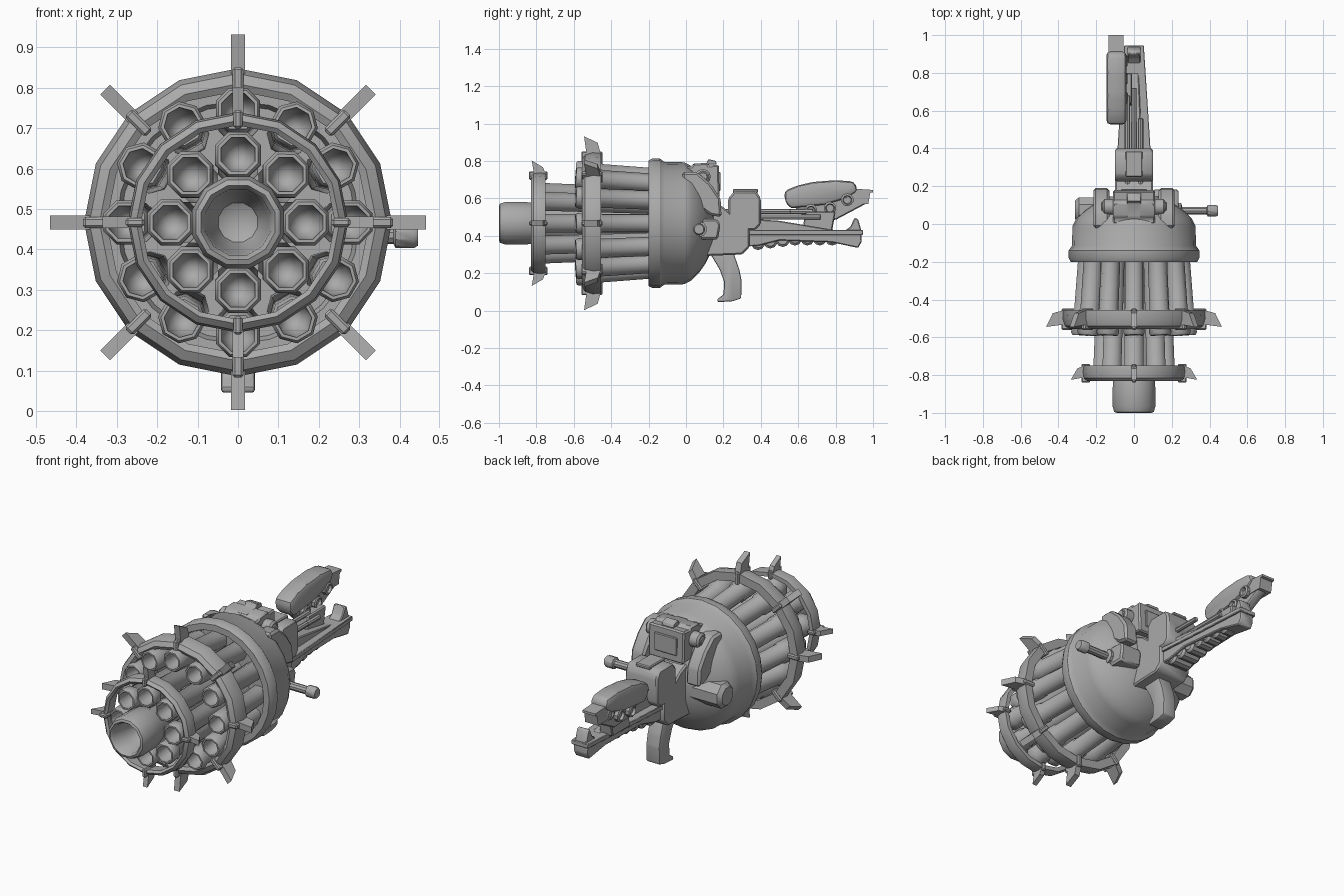
import bpy, bmesh, math
from mathutils import Matrix, Vector

cube = bpy.data.objects.get("Cube")
if cube:
    bpy.data.objects.remove(cube)

AXIS = 0.467  # height of the barrel axis

metal = bpy.data.materials.new("grey_metal")
metal.use_nodes = True
metal.diffuse_color = (0.4, 0.4, 0.4, 1)
metal.node_tree.nodes["Principled BSDF"].inputs["Base Color"].default_value = (0.4, 0.4, 0.4, 1)


def finish(bm, name, angle=35):
    bmesh.ops.remove_doubles(bm, verts=bm.verts, dist=1e-5)
    bmesh.ops.recalc_face_normals(bm, faces=bm.faces)
    mesh = bpy.data.meshes.new(name)
    bm.to_mesh(mesh)
    bm.free()
    mesh.materials.append(metal)
    ob = bpy.data.objects.new(name, mesh)
    bpy.context.collection.objects.link(ob)
    bpy.ops.object.select_all(action="DESELECT")
    ob.select_set(True)
    bpy.context.view_layer.objects.active = ob
    bpy.ops.object.shade_smooth_by_angle(angle=math.radians(angle))
    return ob


def lathe(bm, profile, sides, matrix, closed=False, phase=0.0):
    """Revolve (radius, along) points around the local y axis."""
    rings = []
    for r, d in profile:
        ring = []
        for i in range(sides):
            a = math.tau * (i + phase) / sides
            ring.append(bm.verts.new(matrix @ Vector((r * math.sin(a), d, r * math.cos(a)))))
        rings.append(ring)
    pairs = list(zip(rings, rings[1:]))
    if closed:
        pairs.append((rings[-1], rings[0]))
    for a, b in pairs:
        for i in range(sides):
            j = (i + 1) % sides
            bm.faces.new((a[i], a[j], b[j], b[i]))


def slab(bm, outline, x0, x1, matrix=Matrix(), bevel=0.0, segments=1):
    """Extrude a (y, z) outline from x0 to x1."""
    part = bmesh.new()
    face = part.faces.new([part.verts.new((x0, y, z)) for y, z in outline])
    out = bmesh.ops.extrude_face_region(part, geom=[face])
    moved = [v for v in out["geom"] if isinstance(v, bmesh.types.BMVert)]
    bmesh.ops.translate(part, verts=moved, vec=(x1 - x0, 0, 0))
    if bevel:
        bmesh.ops.bevel(part, geom=part.edges[:], offset=bevel, segments=segments,
                        affect="EDGES", profile=0.5, clamp_overlap=True)
    part.transform(matrix)
    temp = bpy.data.meshes.new("temp")
    part.to_mesh(temp)
    part.free()
    bm.from_mesh(temp)
    bpy.data.meshes.remove(temp)


def make_slab(name, outline, x0, x1, bevel=0.0, segments=1):
    bm = bmesh.new()
    slab(bm, outline, x0, x1, bevel=bevel, segments=segments)
    return finish(bm, name)


def box(y0, y1, z0, z1):
    return [(y0, z0), (y1, z0), (y1, z1), (y0, z1)]


def make_round(name, profile, sides, matrix, closed=False, phase=0.0):
    bm = bmesh.new()
    lathe(bm, profile, sides, matrix, closed, phase)
    return finish(bm, name)


def solid(r, d0, d1, chamfer=0.01):
    return [(0, d0), (r - chamfer, d0), (r, d0 + chamfer), (r, d1 - chamfer), (r - chamfer, d1), (0, d1)]


centre = Matrix.Translation((0, 0, AXIS))


def sideways(y, z):
    # local y axis becomes world x
    return Matrix.Translation((0, y, z)) @ Matrix.Rotation(-math.pi / 2, 4, "Z")


# Main housing and central barrel
make_round("housing", [(0, -.17), (.29, -.17), (.30, -.2), (.335, -.2), (.346, -.18), (.346, -.14),
                       (.328, -.115), (.326, -.01), (.305, .03), (.265, .07), (.215, .105),
                       (.13, .145), (0, .155)], 24, centre)
make_round("central_barrel", [(.10, -.17), (.105, -.8), (.116, -.83), (.118, -.965), (.108, -.995),
                              (.095, -1), (.084, -.985), (.078, -.9), (.05, -.82), (0, -.79)],
           12, centre, phase=.5)


# Barrel clusters, splayed slightly towards the front
def barrel_cluster(name, count, r_front, r_back, y_front, width, collar):
    bm = bmesh.new()
    for i in range(count):
        turn = centre @ Matrix.Rotation(math.tau * i / count, 4, "Y")
        front = Vector((0, y_front, r_front))
        run = Vector((0, -.15, r_back)) - front
        tilt = Matrix.Rotation(math.atan2(run.z, run.y), 4, "X")
        m = turn @ Matrix.Translation(front) @ tilt
        bore = width * .84
        lathe(bm, [(width, run.length), (width, collar), (width * 1.14, collar - .01), (width * 1.14, .012),
                   (width, 0), (bore, 0), (bore * .9, .09), (0, .14)], 8, m, phase=.5)
    return finish(bm, name, 50)


barrel_cluster("inner_barrels", 8, .168, .14, -.825, .054, .07)
barrel_cluster("outer_barrels", 12, .279, .245, -.59, .052, .14)

# Clamping rings
make_round("front_ring", [(.240, -.82), (.252, -.83), (.268, -.815), (.273, -.78), (.268, -.75),
                          (.245, -.75)], 16, centre, closed=True)
make_round("rear_ring", [(.325, -.545), (.343, -.555), (.368, -.54), (.381, -.5), (.378, -.455),
                         (.33, -.455)], 16, centre, closed=True)


# Swept spikes with the clamp foot hooked around each ring
def spikes(name, count, tip, outer, inner, y0, y1, half):
    bm = bmesh.new()
    for i in range(count):
        m = centre @ Matrix.Rotation(math.tau * i / count, 4, "Y")
        slab(bm, [(y0 + .025, outer - .02), (y1, outer - .02), (y1 - .02, tip - .035),
                  (y0 + .01, tip)], -half, half, m)
        slab(bm, box(y0 - .005, y1 + .005, inner, outer + .008), -half * .8, half * .8, m, .006)
    return finish(bm, name)


spikes("front_spikes", 4, .335, .27, .232, -.835, -.745, .014)
spikes("rear_spikes", 8, .465, .376, .312, -.555, -.452, .017)

# Side wings sweeping back over the dome
for side, s in (("left", 1), ("right", -1)):
    make_slab(side + "_wing", [(-.02, .74), (.06, .74), (.13, .68), (.185, .6), (.19, .5), (.13, .51),
                               (.06, .56), (-.02, .6)], s * .13, s * .215, .012)

# Sight block with roller and top plate
make_slab("sight_block", [(0, .62), (.18, .60), (.175, .78), (.12, .775), (.115, .79), (.04, .785),
                          (.03, .77), (0, .77)], -.11, .11, .008)
make_slab("sight_plate", [(.03, .78), (.165, .78), (.16, .80), (.12, .81), (.11, .79), (.04, .785)],
          -.036, .036, .004)
make_slab("sight_window", box(.17, .185, .64, .74), -.07, .07, .004)
make_round("sight_roller", solid(.042, -.165, .165), 12, sideways(.09, .715))
make_round("sight_roller_core", solid(.026, -.172, .172, .004), 12, sideways(.09, .715))

# Side handle on one flank, round knob on the other
make_slab("handle_mount", [(.0, .38), (.17, .38), (.185, .46), (.165, .49), (.0, .49)], .1, .235, .01)
make_round("side_handle", [(0, .2), (.042, .2), (.042, .25), (.022, .255), (.022, .385), (.032, .39),
                           (.032, .435), (.026, .445), (0, .445)], 10, sideways(.07, .435))
make_round("side_knob", solid(.072, -.312, -.1, .02), 8, sideways(.075, .44), phase=.5)

# Receiver and pistol grip
make_slab("receiver", [(.05, .29), (.3, .30), (.34, .34), (.34, .44), (.19, .56), (.05, .62)],
          -.1, .1, .008)
make_slab("pistol_grip", [(.12, .32), (.25, .32), (.285, .22), (.297, .16), (.295, .065), (.25, .05),
                          (.17, .045), (.165, .06), (.2, .085), (.205, .15), (.18, .22)],
          -.042, .042, .014, 2)

# Rear box
make_slab("rear_box", [(.225, .43), (.37, .43), (.4, .46), (.4, .6), (.375, .64), (.26, .64), (.225, .6)],
          -.1, .1, .01)
make_slab("rear_box_lid", box(.25, .385, .63, .65), -.045, .045, .005)


# Stock beam, narrowing towards the butt
def tapered(name, outline, half_front, half_back, bevel=.005):
    ob = make_slab(name, outline, -1, 1, 0)
    for v in ob.data.vertices:
        t = min(max((v.co.y - .2) / .73, 0), 1)
        v.co.x *= half_front + (half_back - half_front) * t
    mod = ob.modifiers.new("soft_edges", "BEVEL")
    mod.width = bevel
    mod.segments = 1
    return ob


tapered("stock_beam", [(.2, .34), (.38, .345), (.5, .375), (.78, .365), (.92, .335), (.94, .37), (.935, .425),
                       (.2, .425)], .09, .042)
tapered("stock_rail", box(.2, .945, .405, .43), .1, .052, .003)
tapered("stock_spine", [(.2, .42), (.2, .5), (.5, .48), (.8, .43), (.8, .42)], .05, .02)
make_slab("butt_fin", [(.84, .42), (.94, .42), (.92, .49), (.9, .495), (.88, .45)], -.035, .035, .005)

# Rounded finger ridges under the stock
bm = bmesh.new()
for i in range(7):
    y = .385 + i * .066
    half = .066 - i * .005
    m = sideways(y, .362 + .008 * min(i, 3))
    lathe(bm, solid(.038, -half, half, .012), 10, m)
finish(bm, "stock_ridges")

# Guide rods between receiver, rear box and cheek rest
bm = bmesh.new()
for x, z, y_end in ((-.035, .53, .68), (.035, .53, .56), (.0, .5, .72)):
    lathe(bm, solid(.014, .15, y_end, .003), 8, Matrix.Translation((x, 0, z)))
finish(bm, "guide_rods")

# Cheek rest: padded shell, side plate with ring bosses, and tail
make_slab("cheek_pad", [(.525, .64), (.6, .67), (.68, .688), (.8, .697), (.9, .69), (.92, .64), (.86, .60),
                        (.74, .565), (.64, .555), (.56, .545), (.53, .58)], -.146, -.04, .022, 2)
make_slab("cheek_plate", [(.56, .58), (.64, .49), (.8, .485), (.96, .57), (.97, .62), (.88, .65)],
          -.115, -.06, .006)
make_slab("cheek_tail", [(.85, .57), (.975, .57), (.985, .63), (1.0, .632), (1.0, .645), (.85, .655)],
          -.136, -.056)
make_slab("cheek_bracket", [(.62, .42), (.78, .42), (.8, .53), (.64, .53)], -.09, -.01, .006)
bm = bmesh.new()
for y, z in ((.668, .535), (.77, .548), (.862, .592)):
    lathe(bm, [(.024, -.14), (.034, -.135), (.034, -.04), (.024, -.035), (.02, -.05), (0, -.05),
               (0, -.125), (.02, -.125)], 10, sideways(y, z), closed=True)
finish(bm, "cheek_bosses")
